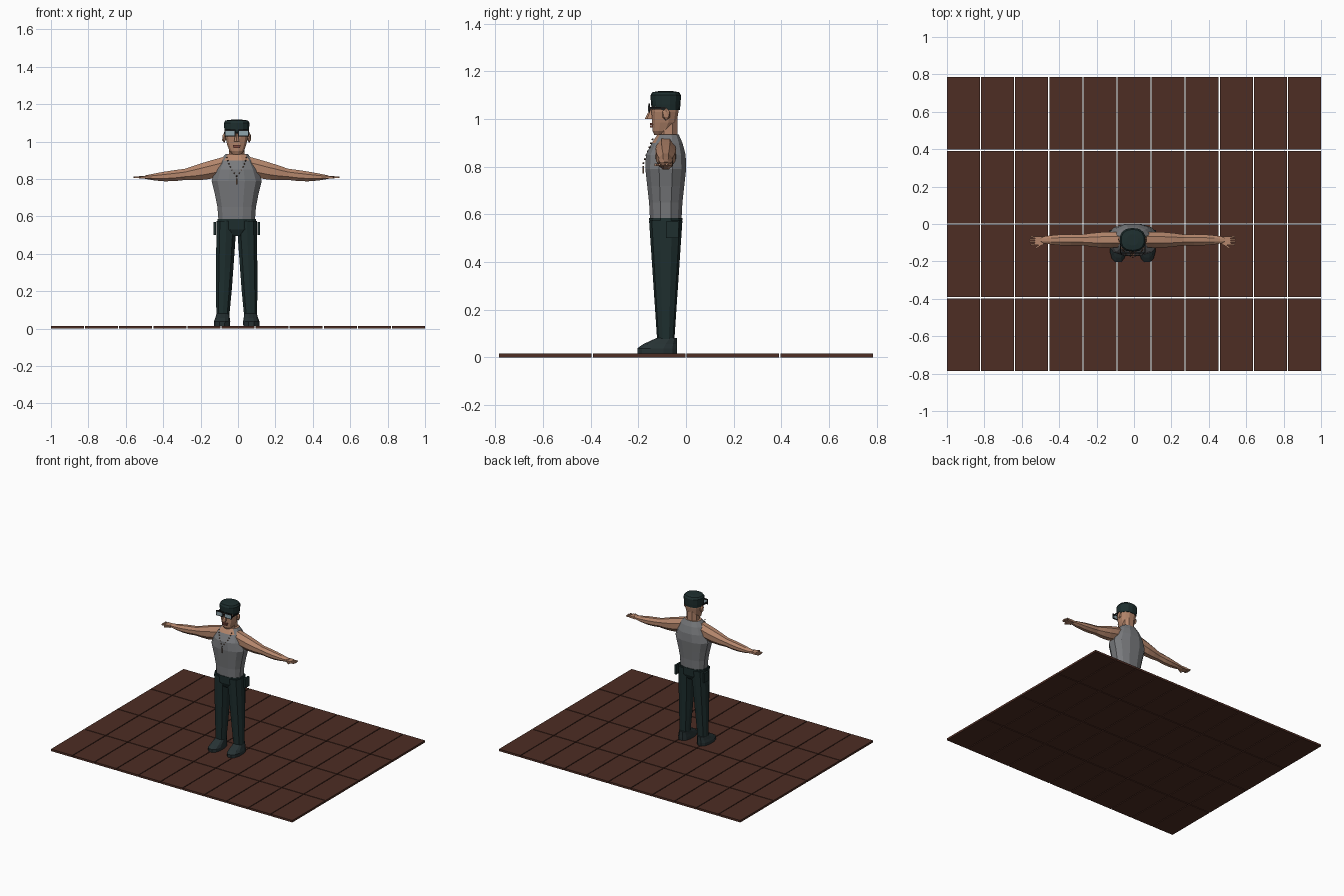
import bpy, bmesh, math
from mathutils import Matrix, Vector

cube = bpy.data.objects.get("Cube")
if cube:
    bpy.data.objects.remove(cube, do_unlink=True)

AXIS = Vector((-0.007, -0.085, 0))  # upright centre line of the figure
SIDES = (("left", 1), ("right", -1))


def material(name, red, green, blue):
    made = bpy.data.materials.new(name)
    made.use_nodes = True
    colour = (red, green, blue, 1)
    made.diffuse_color = colour
    made.node_tree.nodes["Principled BSDF"].inputs["Base Color"].default_value = colour
    return made


FLOOR = material("brown floor", 0.075, 0.026, 0.017)
SKIN = material("skin", 0.46, 0.24, 0.15)
SHIRT = material("grey shirt", 0.19, 0.195, 0.205)
CLOTH = material("dark green cloth", 0.013, 0.028, 0.028)
SHOE = material("dark shoe", 0.02, 0.032, 0.034)
FRAME = material("black frame", 0.01, 0.01, 0.01)
LENS = material("pale lens", 0.28, 0.38, 0.42)
LIPS = material("lips", 0.22, 0.07, 0.05)
BRONZE = material("bronze", 0.14, 0.08, 0.05)


def mix(start, end, amount):
    return start + (end - start) * amount


def steps(count):
    return [i / (count - 1) for i in range(count)]


def finish(name, bm, *materials):
    bmesh.ops.recalc_face_normals(bm, faces=bm.faces)
    mesh = bpy.data.meshes.new(name)
    bm.to_mesh(mesh)
    bm.free()
    for each in materials:
        mesh.materials.append(each)
    bpy.context.collection.objects.link(bpy.data.objects.new(name, mesh))


def skin_loops(bm, loops):
    """Bridge closed loops of points and cap both ends."""
    loops = [[bm.verts.new(AXIS + Vector(point)) for point in loop] for loop in loops]
    for low, high in zip(loops, loops[1:]):
        for i in range(len(low)):
            bm.faces.new((low[i - 1], low[i], high[i], high[i - 1]))
    bm.faces.new(loops[0])
    bm.faces.new(loops[-1])


def outline(sides, squareness):
    """Unit oval points; a lower squareness value gives a boxier oval."""
    def bend(value):
        return math.copysign(abs(value) ** squareness, value)
    angles = [math.tau * (i + 0.5) / sides for i in range(sides)]
    return [(bend(math.cos(a)), bend(math.sin(a))) for a in angles]


def upright(name, rings, *materials, sides=12, squareness=0.85, rule=None):
    """Each ring is (height, half width, half depth, shift in y, shift in x)."""
    bm = bmesh.new()
    loops = []
    for height, width, depth, back, across in rings:
        loops.append([(across + width * u, back + depth * v, height)
                      for u, v in outline(sides, squareness)])
    skin_loops(bm, loops)
    if rule:
        for face in bm.faces:
            face.material_index = rule(face.calc_center_median() - AXIS)
    finish(name, bm, *materials)


def place(centre, size, turn=0):
    return (Matrix.Translation(AXIS + Vector(centre)) @ Matrix.Rotation(turn, 4, "Z")
            @ Matrix.Diagonal((*size, 1)))


def box(name, centre, size, mat, turn=0):
    bm = bmesh.new()
    bmesh.ops.create_cube(bm, size=1, matrix=place(centre, size, turn))
    finish(name, bm, mat)


def pebble(name, centre, radii, mat):
    bm = bmesh.new()
    bmesh.ops.create_icosphere(bm, subdivisions=1, radius=1, matrix=place(centre, radii))
    finish(name, bm, mat)


# Floor of separate tiles
bm = bmesh.new()
columns, rows, gap = 11, 4, 0.006
width, depth, thick = (2 + gap) / columns, (1.57 + gap) / rows, 0.015
for i in range(columns):
    for j in range(rows):
        spot = Vector(((i - columns / 2 + 0.5) * width, (j - rows / 2 + 0.5) * depth, thick / 2))
        size = Matrix.Diagonal((width - gap, depth - gap, thick, 1))
        bmesh.ops.create_cube(bm, size=1, matrix=Matrix.Translation(spot) @ size)
finish("floor_tiles", bm, FLOOR)


# Sleeveless shirt, with skin showing in the neckline
def neckline(spot):
    scoop = spot.z > 0.9 and abs(spot.x) < 0.045 and spot.y < 0
    return int(scoop or spot.z > 0.93)


upright("shirt", [
    (0.575, 0.1, 0.068, 0, 0), (0.65, 0.106, 0.072, 0, 0), (0.72, 0.12, 0.08, 0, 0),
    (0.79, 0.138, 0.088, 0, 0), (0.85, 0.117, 0.086, 0, 0),
    (0.9, 0.09, 0.066, 0.006, 0), (0.935, 0.06, 0.046, 0.01, 0)],
    SHIRT, SKIN, rule=neckline)

# Neck, head, cap and face
upright("neck", [(z, 0.044, 0.041, 0.011, 0) for z in (0.9, 1)], SKIN, sides=8)
upright("head", [
    (0.932, 0.024, 0.024, -0.024, 0), (0.95, 0.04, 0.041, -0.016, 0),
    (0.985, 0.053, 0.053, -0.006, 0), (1.03, 0.063, 0.058, -0.003, 0),
    (1.07, 0.063, 0.058, 0, 0)], SKIN)
upright("cap", [
    (1.038, 0.064, 0.057, 0.002, 0), (1.06, 0.067, 0.062, 0, 0),
    (1.1, 0.07, 0.064, 0, 0), (1.113, 0.062, 0.056, 0, 0), (1.117, 0.03, 0.03, 0, 0)],
    CLOTH, sides=14)
upright("nose", [(1, 0.016, 0.021, -0.067, 0), (1.045, 0.007, 0.01, -0.055, 0)], SKIN, sides=6)
for name, height, width in (("upper_lip", 0.979, 0.042), ("lower_lip", 0.969, 0.034)):
    box(name, (0, -0.06, height), (width, 0.012, 0.008), LIPS)

# Glasses and ears
eye_line = 1.046
box("glasses_bridge", (0, -0.07, eye_line), (0.02, 0.006, 0.007), FRAME)
for side, s in SIDES:
    box(side + "_glasses_frame", (s * 0.036, -0.07, eye_line), (0.058, 0.006, 0.038), FRAME)
    box(side + "_lens", (s * 0.036, -0.07, eye_line - 0.002), (0.047, 0.008, 0.024), LENS)
    box(side + "_glasses_arm", (s * 0.066, -0.035, eye_line), (0.005, 0.07, 0.01), FRAME)
    pebble(side + "_ear", (s * 0.067, 0.002, 1.02), (0.012, 0.018, 0.027), SKIN)

# Bead necklace hanging in a V, with a pendant
collar, bottom = Vector((0.052, -0.055, 0.915)), Vector((0, -0.094, 0.815))
for side, s in SIDES:
    for i, t in enumerate(steps(7)):
        bead = collar.lerp(bottom, t)
        bead.x = s * (bead.x + 0.008 * math.sin(math.pi * t))
        pebble(f"{side}_bead_{i}", bead, [0.0045] * 3, BRONZE)
box("pendant", (0, -0.094, 0.787), (0.007, 0.006, 0.032), BRONZE)

# Trousers seat
upright("trousers_seat", [
    (0.495, 0.05, 0.05, 0, 0), (0.53, 0.11, 0.068, 0, 0), (0.585, 0.106, 0.072, 0, 0)],
    CLOTH)

for side, s in SIDES:
    # Arm, tapering to the wrist with two muscle bulges
    arm = []
    for t in steps(9):
        reach = s * mix(0.06, 0.49, t)
        height = mix(0.81, 0.87, (1 - t) ** 2)
        bulge = 0.007 * abs(math.sin(math.tau * t))
        arm.append([(reach, mix(0.044, 0.018, t) * u + bulge * u,
                     height + (mix(0.055, 0.01, t) + bulge) * v)
                    for u, v in outline(8, 1)])
    bm = bmesh.new()
    skin_loops(bm, arm)
    finish(side + "_arm", bm, SKIN)

    # Hand with four fingers and a thumb
    box(side + "_palm", (s * 0.5, -0.004, 0.81), (0.045, 0.045, 0.014), SKIN)
    for i in range(4):
        fan = i - 1.5
        box(f"{side}_finger_{i}", (s * (0.533 - 0.003 * abs(fan)), fan * 0.0125 - 0.004, 0.81),
            (0.038, 0.008, 0.008), SKIN, s * fan * 0.12)
    box(side + "_thumb", (s * 0.503, -0.033, 0.808), (0.035, 0.009, 0.009), SKIN, -s * 0.6)

    # Trouser leg, widening from the ankle to the hip
    upright(side + "_trouser_leg", [
        (mix(0.07, 0.575, t), mix(0.036, 0.056, t ** 0.7), mix(0.036, 0.07, t),
         0, s * mix(0.074, 0.054, t)) for t in steps(5)], CLOTH, sides=10)
    box(side + "_pocket", (s * 0.117, 0.027, 0.535), (0.014, 0.052, 0.07), CLOTH)

    # Shoe, sloping up from the toe to the ankle
    upright(side + "_shoe", [
        (0.015, 0.044, 0.085, -0.036, s * 0.078), (0.038, 0.045, 0.086, -0.036, s * 0.078),
        (0.056, 0.04, 0.072, -0.023, s * 0.076), (0.082, 0.034, 0.043, 0.005, s * 0.074)],
        SHOE)
